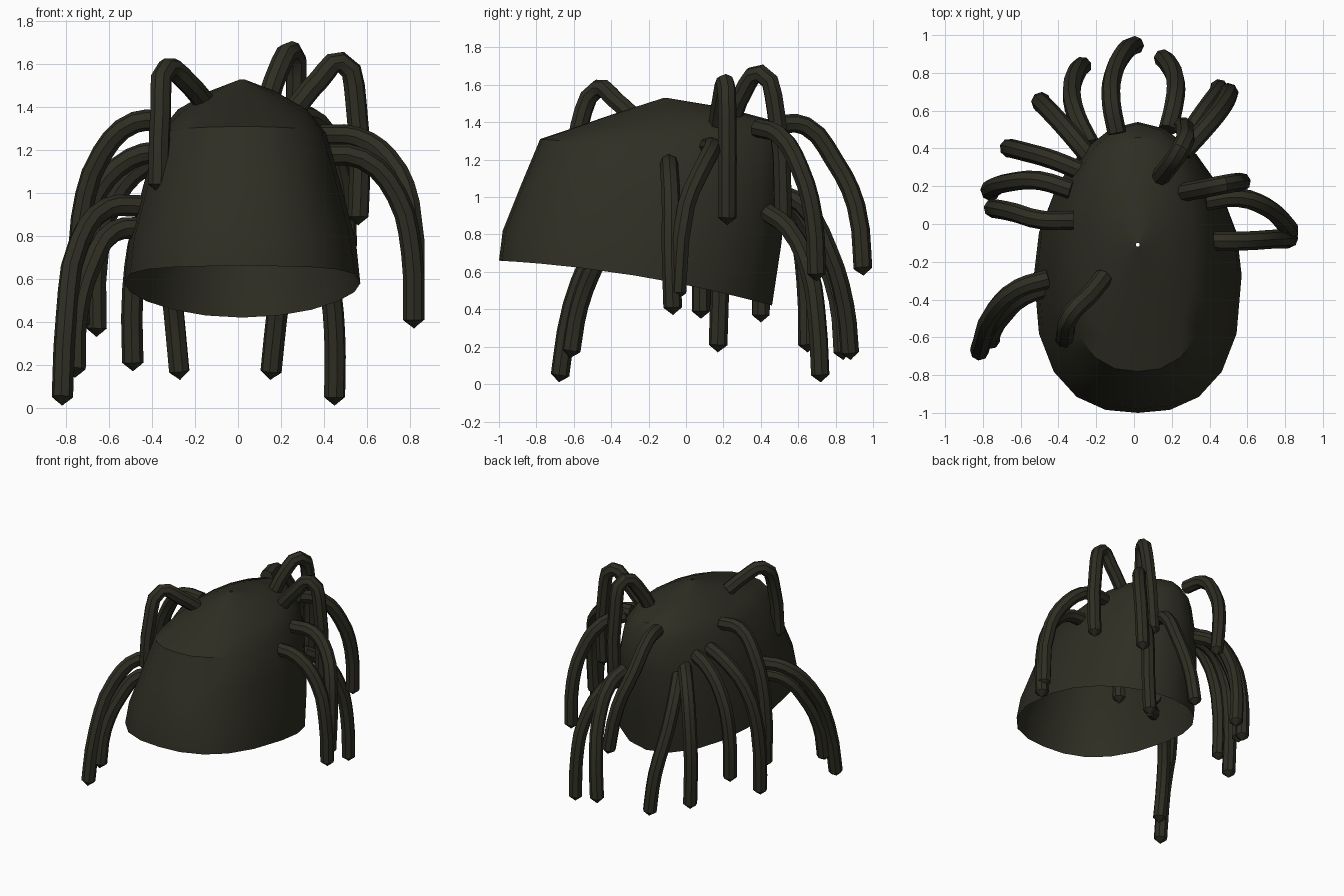
import bpy, bmesh, math
from mathutils import Vector

if "Cube" in bpy.data.objects:
    bpy.data.objects.remove(bpy.data.objects["Cube"])

mat = bpy.data.materials.new("dark_olive")
mat.diffuse_color = (0.028, 0.027, 0.017, 1)
mat.use_nodes = True
mat.node_tree.nodes["Principled BSDF"].inputs["Base Color"].default_value = mat.diffuse_color

# Open cap: rings of (front y, back y, half width, front z, side z, back z)
RINGS = [
    (-1.00, 0.46, 0.55, 0.66, 0.58, 0.42),
    (-0.98, 0.51, 0.53, 0.82, 0.77, 0.75),
    (-0.88, 0.54, 0.46, 1.07, 1.04, 1.08),
    (-0.78, 0.53, 0.39, 1.31, 1.28, 1.30),
    (-0.66, 0.46, 0.30, 1.35, 1.39, 1.41),
    (-0.40, 0.20, 0.16, 1.44, 1.47, 1.48),
    (-0.12, -0.10, 0.01, 1.53, 1.53, 1.53),
]
SEGS = 20
bm = bmesh.new()
loops = []
for yf, yb, hw, zf, zm, zb in RINGS:
    loop = []
    for i in range(SEGS):
        a = 2 * math.pi * i / SEGS
        s, c = math.sin(a), math.cos(a)
        # the front half is a little squarer than the back
        n = 2.5 if c < 0 else 2.0
        sy = (abs(c) if n == 2 else (1 - abs(s) ** n) ** (1 / n)) * (1 if c > 0 else -1)
        z = zm + (zb - zf) / 2 * sy + ((zb + zf) / 2 - zm) * sy * sy
        loop.append(bm.verts.new((0.02 + hw * s, (yf + yb) / 2 + (yb - yf) / 2 * sy, z)))
    loops.append(loop)
for lo, hi in zip(loops, loops[1:]):
    for i in range(SEGS):
        j = (i + 1) % SEGS
        bm.faces.new((lo[j], lo[i], hi[i], hi[j]))
me = bpy.data.meshes.new("cap")
bm.normal_update()
if sum(f.normal.z for f in bm.faces) < 0:
    bmesh.ops.reverse_faces(bm, faces=bm.faces[:])
bm.to_mesh(me)
bm.free()
cap = bpy.data.objects.new("cap", me)
bpy.context.collection.objects.link(cap)
me.materials.append(mat)


def finish(ob):
    bpy.ops.object.select_all(action='DESELECT')
    ob.select_set(True)
    bpy.context.view_layer.objects.active = ob
    if ob.type == 'CURVE':
        bpy.ops.object.convert(target='MESH')
    bpy.ops.object.shade_smooth_by_angle(angle=math.radians(40))


finish(cap)


def strand(name, *pts):
    """Drooping round strand from root to a pointed tip."""
    cu = bpy.data.curves.new(name, 'CURVE')
    cu.dimensions = '3D'
    cu.bevel_depth = 0.05
    cu.bevel_resolution = 2
    cu.use_fill_caps = True
    cu.resolution_u = 3
    pts = [Vector(p) for p in pts]
    tip = pts[-1].copy()
    pts[-1] = tip + (pts[-2] - tip).normalized() * 0.04
    pts.append(tip)
    sp = cu.splines.new('BEZIER')
    sp.bezier_points.add(len(pts) - 1)
    for b, p in zip(sp.bezier_points, pts):
        b.co = p
        b.handle_left_type = b.handle_right_type = 'AUTO'
    sp.bezier_points[-1].radius = 0.02
    ob = bpy.data.objects.new(name, cu)
    bpy.context.collection.objects.link(ob)
    cu.materials.append(mat)
    finish(ob)


# Right side strands
strand("right_strand_low", (.38, -.09, 1.18), (.58, -.09, 1.16), (.74, -.08, .99), (.81, -.08, .72), (.82, -.07, .37))
strand("right_strand_high", (.38, .12, 1.27), (.55, .14, 1.26), (.70, .09, 1.16), (.80, 0, .95), (.82, -.05, .45))
strand("right_strand_arched", (.27, .17, 1.40), (.38, .19, 1.53), (.48, .21, 1.61), (.55, .22, 1.42), (.56, .22, .85))
strand("right_strand_top", (.14, .25, 1.43), (.18, .30, 1.55), (.25, .40, 1.66), (.27, .48, 1.46), (.25, .52, .85))
# Back strands, right to left
strand("back_strand_right_upper", (.26, .38, 1.37), (.37, .50, 1.33), (.46, .61, 1.15), (.50, .68, .9), (.50, .70, .55))
strand("back_strand_right_lower", (.26, .43, .92), (.34, .55, .83), (.42, .66, .6), (.45, .70, .35), (.45, .72, .01))
strand("back_strand_mid_right", (.18, .50, 1.02), (.21, .62, .96), (.22, .76, .72), (.18, .85, .42), (.15, .88, .13))
strand("back_strand_centre", (-.09, .48, 1.39), (-.12, .64, 1.38), (-.11, .79, 1.2), (-.05, .91, .95), (.01, .95, .58))
strand("back_strand_mid_left", (-.23, .42, 1.05), (-.30, .56, .97), (-.33, .70, .75), (-.30, .81, .45), (-.27, .84, .13))
strand("back_strand_left", (-.24, .36, 1.10), (-.34, .48, 1.05), (-.44, .59, .85), (-.49, .64, .55), (-.49, .65, .17))
# Left side strands
strand("left_strand_back", (-.28, .28, 1.17), (-.43, .34, 1.13), (-.57, .38, .98), (-.65, .40, .72), (-.66, .40, .33))
strand("left_strand_mid", (-.33, .18, 1.20), (-.50, .23, 1.16), (-.66, .22, 1.0), (-.75, .19, .68), (-.76, .17, .17))
strand("left_strand_high", (-.32, .02, 1.33), (-.48, .02, 1.33), (-.63, .06, 1.19), (-.73, .08, .88), (-.74, .08, .35))
# Front left strands
strand("front_left_strand_outer", (-.45, -.29, .94), (-.61, -.34, .93), (-.74, -.46, .77), (-.80, -.61, .42), (-.82, -.68, .01))
strand("front_left_strand_inner", (-.44, -.33, .84), (-.58, -.38, .82), (-.68, -.47, .67), (-.75, -.57, .42), (-.76, -.62, .14))
strand("front_left_strand_arched", (-.16, -.28, 1.43), (-.24, -.38, 1.52), (-.33, -.47, 1.58), (-.36, -.57, 1.38), (-.37, -.61, 1.0))
